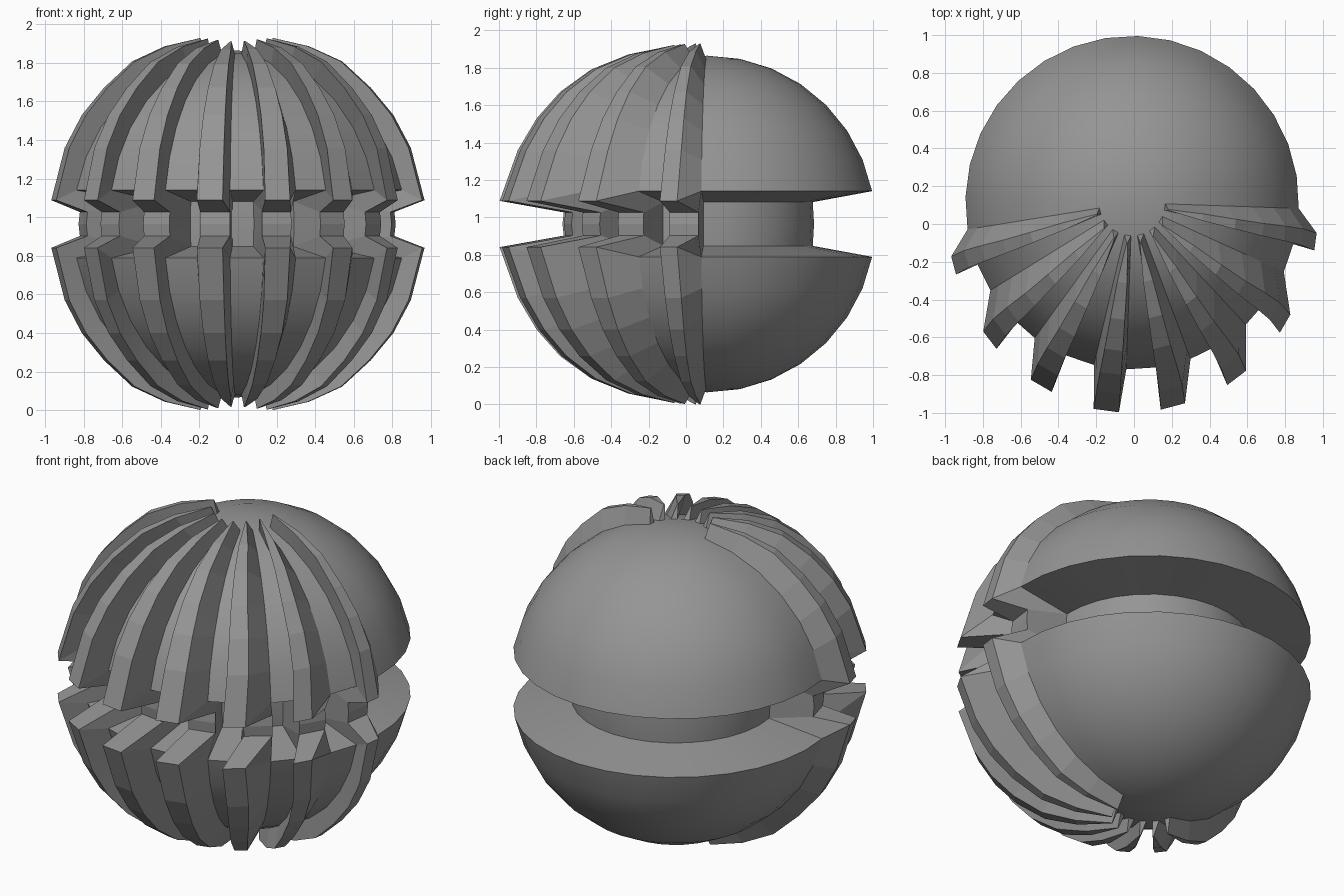
import bpy, bmesh
from math import sin, cos, radians
from mathutils import Vector

if "Cube" in bpy.data.objects:
    bpy.data.objects.remove(bpy.data.objects["Cube"])

CX, CY, CZ, R = -0.01, 0.113, 0.965, 0.9
SEG, STEP = 32, 11.25
START = 88.0          # azimuth of the first rib edge, measured from the front

# Half profile: radius, height, rib push outwards, rib lift
push = [0, 0.17, 0.36, 0.53, 0.66, 0.72, 0.80, 1.0]
lift = [0, 0.062, 0.07, 0.075, 0.07, 0.065, 0.05, -0.052]
half = [(R * sin(radians(STEP * i)), R * cos(radians(STEP * i)), push[i], lift[i])
        for i in range(1, 8)]
half.append((0.565, 0.117, None, -0.055))         # inner corner of the groove
profile = half + [(0.572, 0, None, 0)] + [(r, -z, p, -l) for r, z, p, l in reversed(half)]

# Sideways and forward push of each rib, from right to left
rib_push = [(0.10, -0.09), (0.05, -0.20), (0.02, -0.23), (-0.01, -0.23),
            (-0.02, -0.23), (-0.04, -0.21), (-0.055, -0.195), (-0.096, -0.107)]

grey = bpy.data.materials.new("dark_grey")
grey.diffuse_color = (0.3, 0.3, 0.3, 1)
grey.use_nodes = True
grey.node_tree.nodes["Principled BSDF"].inputs["Base Color"].default_value = grey.diffuse_color


def point(r, z, deg):
    a = radians(deg)
    return Vector((CX + r * sin(a), CY - r * cos(a), CZ + z))


def make_object(name, bm, angle):
    bmesh.ops.recalc_face_normals(bm, faces=bm.faces)
    me = bpy.data.meshes.new(name)
    bm.to_mesh(me)
    bm.free()
    me.materials.append(grey)
    ob = bpy.data.objects.new(name, me)
    bpy.context.collection.objects.link(ob)
    bpy.ops.object.select_all(action='DESELECT')
    ob.select_set(True)
    bpy.context.view_layer.objects.active = ob
    bpy.ops.object.shade_smooth_by_angle(angle=radians(angle))
    return ob


# Grooved ball, left open beneath each rib
bm = bmesh.new()
grid = [[bm.verts.new(point(r, z, START - STEP * j)) for r, z, p, l in profile]
        for j in range(SEG)]
top = bm.verts.new((CX, CY, CZ + R))
bottom = bm.verts.new((CX, CY, CZ - R))
for j in range(SEG):
    a, b = grid[j], grid[(j + 1) % SEG]
    bm.faces.new((top, a[0], b[0]))
    bm.faces.new((bottom, b[-1], a[-1]))
    if j < 16 and j % 2 == 0:
        continue
    for k in range(len(profile) - 1):
        bm.faces.new((a[k], a[k + 1], b[k + 1], b[k]))
make_object("grooved_ball", bm, 25)

# Raised ribs on the front half, following the profile through the groove
for i, (dx, dy) in enumerate(rib_push):
    bm = bmesh.new()
    a0 = START - STEP * 2 * i
    mid = radians(a0 - STEP / 2)
    rows = []
    for r, z, p, l in profile:
        left, right = point(r, z, a0), point(r, z, a0 - STEP)
        centre = (left + right) / 2
        if p is None:
            width = 1.4
            move = Vector((0.255 * sin(mid), -0.2 * abs(cos(mid)) ** 0.7, l))
        else:
            # ribs narrow to a point at the poles
            width = 0.15 if abs(z) > 0.85 else 0.5 + 0.28 * cos(mid)
            extra = 0.02 * abs(sin(mid)) if abs(z) > 0.7 else 0
            move = Vector((dx * p, dy * p, l + (extra if z > 0 else -extra)))
        outer = [centre + (v - centre) * width + move for v in (left, right)]
        rows.append([bm.verts.new(v) for v in (left, outer[0], outer[1], right)])
    for u, v in zip(rows, rows[1:]):
        for k in range(3):
            bm.faces.new((u[k], u[k + 1], v[k + 1], v[k]))
    bm.faces.new(rows[0])
    bm.faces.new(rows[-1])
    make_object(f"rib_{i + 1}", bm, 5)
